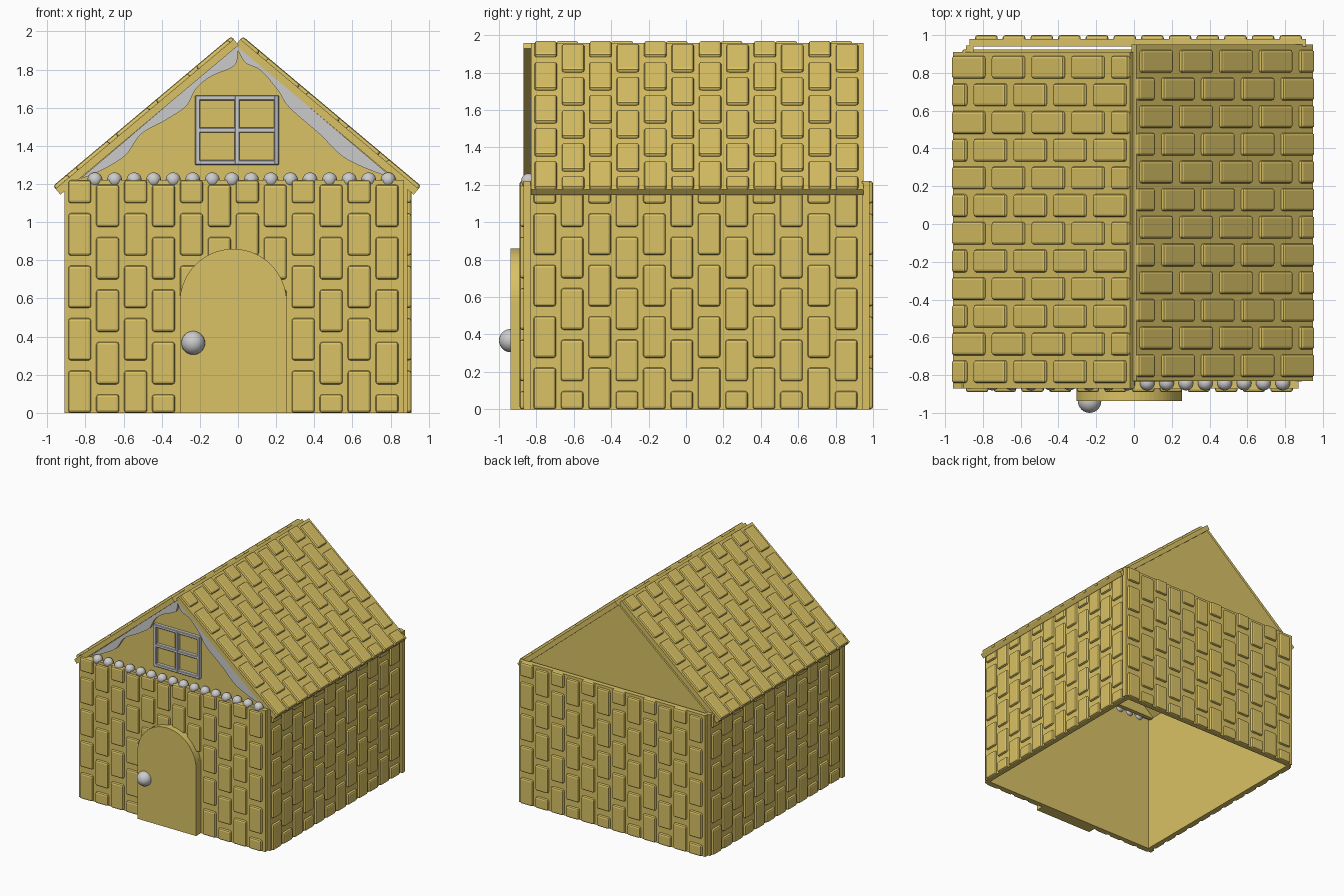
import bpy, bmesh, math
from mathutils import Matrix, Vector

if "Cube" in bpy.data.objects:
    bpy.data.objects.remove(bpy.data.objects["Cube"])

biscuit = bpy.data.materials.new("biscuit")
biscuit.diffuse_color = (0.70, 0.54, 0.13, 1)
biscuit.use_nodes = True
biscuit.node_tree.nodes["Principled BSDF"].inputs["Base Color"].default_value = biscuit.diffuse_color


def add_object(name, mesh, mat=None, matrix=None):
    ob = bpy.data.objects.new(name, mesh)
    bpy.context.collection.objects.link(ob)
    if mat and not mesh.materials:
        mesh.materials.append(mat)
    if matrix:
        ob.matrix_world = matrix
    return ob


def to_mesh(bm, name):
    bmesh.ops.recalc_face_normals(bm, faces=bm.faces)
    mesh = bpy.data.meshes.new(name)
    bm.to_mesh(mesh)
    bm.free()
    return mesh


def box(bm, x0, x1, y0, y1, z0, z1, bevel=0, segments=2):
    m = Matrix.Translation(((x0 + x1) / 2, (y0 + y1) / 2, (z0 + z1) / 2))
    m = m @ Matrix.Diagonal((x1 - x0, y1 - y0, z1 - z0, 1))
    verts = bmesh.ops.create_cube(bm, size=1, matrix=m)["verts"]
    if bevel:
        edges = list({e for v in verts for e in v.link_edges})
        bmesh.ops.bevel(bm, geom=edges, offset=bevel, segments=segments,
                        profile=0.5, affect='EDGES')


def prism(name, outline, y0, y1, mat=None):
    """Extrude an x/z outline from y0 to y1."""
    bm = bmesh.new()
    face = bm.faces.new([bm.verts.new((x, y0, z)) for x, z in outline])
    new = bmesh.ops.extrude_face_region(bm, geom=[face])["geom"]
    bmesh.ops.translate(bm, vec=(0, y1 - y0, 0),
                        verts=[g for g in new if isinstance(g, bmesh.types.BMVert)])
    return add_object(name, to_mesh(bm, name), mat)


def spline(pts, steps=5):
    """Smooth Catmull-Rom line through the points."""
    p = [Vector(q) for q in pts]
    p = [p[0]] + p + [p[-1]]
    out = []
    for a, b, c, d in zip(p, p[1:], p[2:], p[3:]):
        for i in range(steps):
            t = i / steps
            out.append(0.5 * (2 * b + (c - a) * t + (2 * a - 5 * b + 4 * c - d) * t ** 2
                              + (3 * b - a - 3 * c + d) * t ** 3))
    return [tuple(q) for q in out] + [tuple(pts[-1])]


def balls(name, centres, radius):
    bm = bmesh.new()
    for c in centres:
        bmesh.ops.create_uvsphere(bm, u_segments=24, v_segments=16, radius=radius,
                                  matrix=Matrix.Translation(c))
    for f in bm.faces:
        f.smooth = True
    return add_object(name, to_mesh(bm, name))


# One bricked panel, shared by the four walls and the two roof slopes
W, H, T = 1.78, 1.22, 0.04
bm = bmesh.new()
box(bm, 0, W, 0, T, 0, H)
for col in range(12):
    u = 0.08 + 0.1465 * col
    for row in range(6):
        v = 0.275 * row - (0.125 if col % 2 else 0)
        lo, hi = max(v, 0), min(v + 0.222, H)
        if hi - lo > 0.04:
            box(bm, u - 0.06, u + 0.06, -0.02, 0.02, lo, hi, 0.014)
panel = to_mesh(bm, "brick_panel")

TILT = math.radians(-50)
for name, pos, turn, tilt in [
        ("front_wall", (-0.91, -0.87, 0), 0, 0),
        ("right_wall", (0.89, -0.835, 0), 90, 0),
        ("back_wall", (0.91, 0.98, 0), 180, 0),
        ("left_wall", (-0.89, 0.945, 0), 270, 0),
        ("roof_right", (0.947, -0.83, 1.175), 90, TILT),
        ("roof_left", (-0.957, 0.91, 1.175), 270, TILT)]:
    m = (Matrix.Translation(pos) @ Matrix.Rotation(math.radians(turn), 4, 'Z')
         @ Matrix.Rotation(tilt, 4, 'X'))
    add_object(name, panel, biscuit, m)

# Gable triangles under the roof
triangle = [(-0.86, 1.205), (0.85, 1.205), (-0.005, 1.925)]
prism("front_gable", triangle, -0.805, -0.77, biscuit)
prism("back_gable", triangle, 0.89, 0.925, biscuit)

# Arched door and its knob
cx, r, spring = -0.025, 0.28, 0.58
arch = [(cx + r * math.cos(math.pi * i / 32), spring + r * math.sin(math.pi * i / 32))
        for i in range(33)]
prism("door", [(cx - r, 0), (cx + r, 0)] + arch, -0.937, -0.85, biscuit)
balls("door_knob", [(-0.235, -0.938, 0.367)], 0.062)

# Icing drips along the gable edges
left = [(-0.83, 1.225), (-0.72, 1.27), (-0.59, 1.35), (-0.51, 1.46), (-0.38, 1.535),
        (-0.27, 1.61), (-0.22, 1.70), (-0.14, 1.765), (-0.02, 1.82), (0, 1.90)]
right = [(0, 1.90), (0.04, 1.835), (0.12, 1.795), (0.21, 1.69), (0.27, 1.60),
         (0.43, 1.46), (0.535, 1.355), (0.64, 1.295), (0.82, 1.225)]
prism("icing_left", spline(left) + [(-0.005, 1.925)], -0.825, -0.80)
prism("icing_right", spline(right) + [(-0.005, 1.925)], -0.825, -0.80)

# Four-pane window frame
bm = bmesh.new()
x0, x1, z0, z1, t = -0.225, 0.215, 1.30, 1.665, 0.026
for x in (x0, x1 - t, (x0 + x1 - t) / 2):
    box(bm, x, x + t, -0.835, -0.80, z0, z1, 0.004, 1)
for z in (z0, z1 - t, (z0 + z1 - t) / 2):
    box(bm, x0, x1, -0.834, -0.80, z, z + t, 0.004, 1)
add_object("window_frame", to_mesh(bm, "window_frame"))

# Row of sugar balls on top of the front wall
balls("sugar_balls", [(-0.75 + 0.1025 * i, -0.842, 1.222) for i in range(16)], 0.039)
